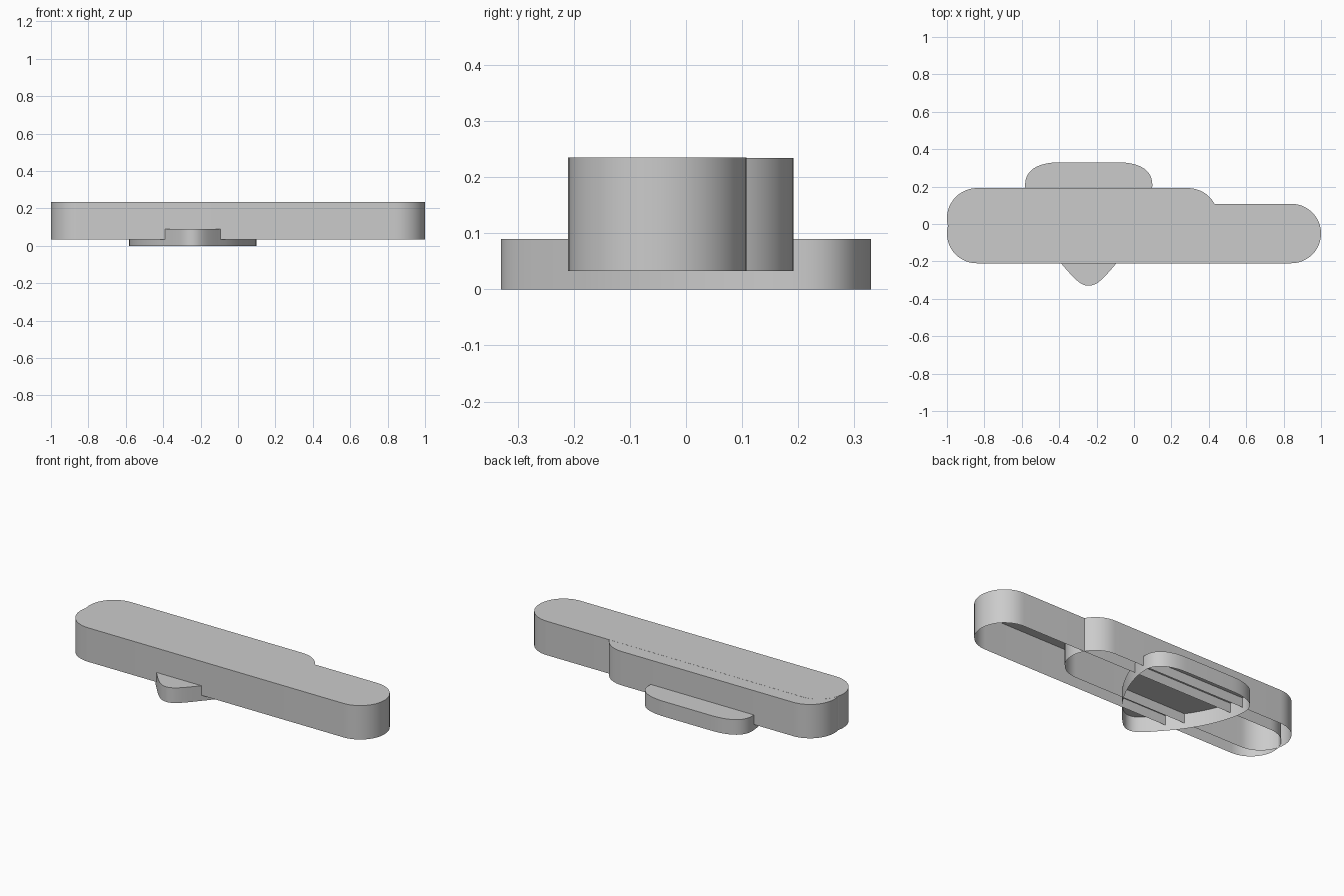
import bpy, bmesh, math
from mathutils import Vector
from mathutils.geometry import interpolate_bezier

if "Cube" in bpy.data.objects:
    bpy.data.objects.remove(bpy.data.objects["Cube"])


def capsule(x0, x1, y0, y1, n=24):
    """Outline with semicircular ends, counter-clockwise."""
    r, cy = (y1 - y0) / 2, (y0 + y1) / 2
    pts = []
    for cx, start in ((x1 - r, -math.pi / 2), (x0 + r, math.pi / 2)):
        for i in range(n + 1):
            a = start + math.pi * i / n
            pts.append((cx + r * math.cos(a), cy + r * math.sin(a)))
    return pts


def shield(cx):
    """Outline with a broad rounded back and a narrow rounded front tip."""
    segments = [((0, -.33), (.045, -.33), (.08, -.29), (.148, -.21)),
                ((.148, -.21), (.25, -.10), (.34, .08), (.34, .21)),
                ((.34, .21), (.34, .29), (.27, .33), (.15, .33))]
    half = []
    for a, b, c, d in segments:
        curve = interpolate_bezier(*(Vector((*p, 0)) for p in (a, b, c, d)), 14)
        half += [(p.x, p.y) for p in curve[:-1]]
    half.append((.15, .33))
    return ([(cx + x, y) for x, y in half]
            + [(cx - x, y) for x, y in reversed(half[1:])])


def shell(name, outline, z0, z1):
    """Thin cover: a flat top and a side wall, open underneath."""
    bm = bmesh.new()
    low = [bm.verts.new((x, y, z0)) for x, y in outline]
    high = [bm.verts.new((x, y, z1)) for x, y in outline]
    n = len(outline)
    for i in range(n):
        j = (i + 1) % n
        bm.faces.new((low[i], low[j], high[j], high[i]))
    bm.faces.new(high)
    mesh = bpy.data.meshes.new(name)
    bm.to_mesh(mesh)
    bm.free()
    obj = bpy.data.objects.new(name, mesh)
    bpy.context.collection.objects.link(obj)
    bpy.ops.object.select_all(action='DESELECT')
    obj.select_set(True)
    bpy.context.view_layer.objects.active = obj
    bpy.ops.object.shade_smooth_by_angle(angle=math.radians(35))
    return obj


# Long front block and shorter block overlapping behind it
shell("long_front_block", capsule(-1, 1, -.21, .108), .033, .235)
shell("short_rear_block", capsule(-1, .45, -.13, .192), .033, .2345)

# Low base crossing beneath both blocks
shell("low_cross_base", shield(-.242), 0, .09)
